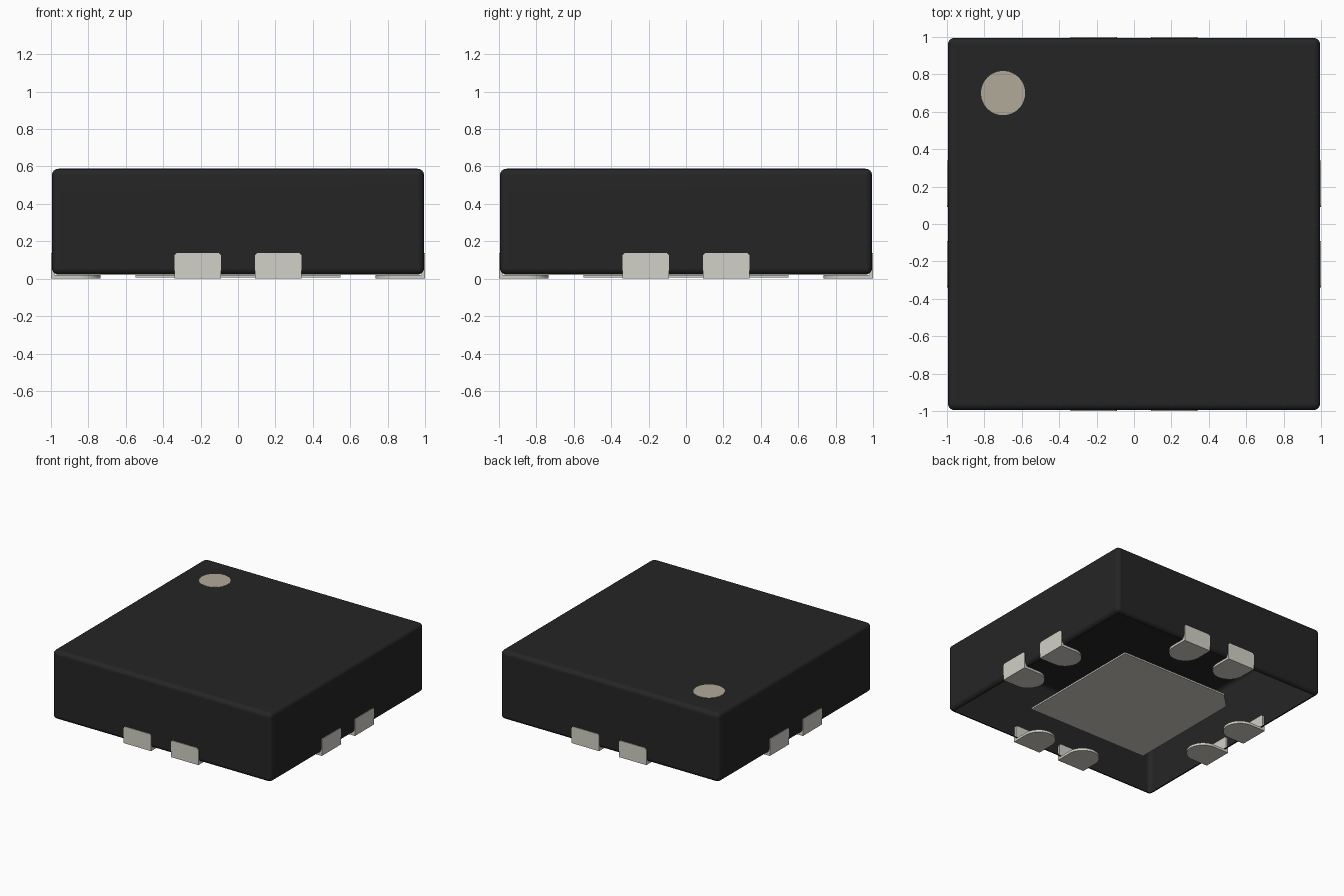
import bpy, bmesh
from math import sin, cos, pi, radians
from mathutils import Matrix, Vector

cube = bpy.data.objects.get("Cube")
if cube:
    bpy.data.objects.remove(cube)


def material(name, color):
    m = bpy.data.materials.new(name)
    m.use_nodes = True
    m.diffuse_color = (*color, 1)
    m.node_tree.nodes["Principled BSDF"].inputs["Base Color"].default_value = (*color, 1)
    return m


black = material("black resin", (0.0194, 0.0187, 0.0187))
metal = material("tinned metal", (0.645, 0.638, 0.572))
tan = material("tan marking", (0.435, 0.4, 0.316))


def add_object(name, bm, mat, smooth=True):
    mesh = bpy.data.meshes.new(name)
    bm.to_mesh(mesh)
    bm.free()
    mesh.materials.append(mat)
    ob = bpy.data.objects.new(name, mesh)
    bpy.context.collection.objects.link(ob)
    if smooth:
        bpy.ops.object.select_all(action='DESELECT')
        ob.select_set(True)
        bpy.context.view_layer.objects.active = ob
        bpy.ops.object.shade_smooth_by_angle(angle=radians(35))
    return ob


def prism(bm, points, offset):
    """Closed outline extruded along an offset vector."""
    face = bm.faces.new([bm.verts.new(p) for p in points])
    moved = bmesh.ops.extrude_face_region(bm, geom=[face], use_keep_orig=True)["geom"]
    bmesh.ops.translate(bm, vec=offset, verts=[g for g in moved if isinstance(g, bmesh.types.BMVert)])
    bmesh.ops.recalc_face_normals(bm, faces=bm.faces)


def arc(cx, cy, r, start, end, steps):
    angles = [start + (end - start) * i / steps for i in range(steps + 1)]
    return [(cx + r * cos(a), cy + r * sin(a)) for a in angles]


# Moulded shell with softened edges, open underneath
bm = bmesh.new()
bmesh.ops.create_cube(bm, size=1, matrix=Matrix.Translation((0, 0, 0.305)) @ Matrix.Diagonal((1.99, 1.99, 0.566, 1)))
bmesh.ops.bevel(bm, geom=bm.edges[:], offset=0.035, segments=4, profile=0.5, affect='EDGES')
bottom = min(bm.faces, key=lambda f: f.calc_center_median().z)
bmesh.ops.delete(bm, geom=[bottom], context='FACES_ONLY')
body = add_object("body", bm, black)
body.modifiers.new("flat sides", 'WEIGHTED_NORMAL').keep_sharp = True

# Pin one marker on the top
bm = bmesh.new()
bmesh.ops.create_cone(bm, cap_ends=True, segments=48, radius1=0.118, radius2=0.118, depth=0.004,
                      matrix=Matrix.Translation((-0.7, 0.7, 0.588)))
add_object("pin_one_marker", bm, tan)

# Centre pad underneath, one corner clipped beside pin one
h, c = 0.548, 0.12
bm = bmesh.new()
prism(bm, [(x, y, 0.007) for x, y in [(-h, -h), (h, -h), (h, h), (c - h, h), (-h, h - c)]], Vector((0, 0, 0.014)))
add_object("centre_pad", bm, metal, smooth=False)

# Two leads on each side: a round-ended foot and an upright end plate
half, top, r, gauge = 0.125, 0.138, 0.02, 0.02
for turn, side in enumerate(("front", "left", "back", "right")):
    for n, cx in enumerate((-0.215, 0.215)):
        bm = bmesh.new()
        foot = [(cx + half, -1), *arc(cx, -0.86, half, 0, pi, 20), (cx - half, -1)]
        prism(bm, [(x, y, 0) for x, y in foot], Vector((0, 0, gauge)))
        plate = [(cx - half, 0), (cx + half, 0),
                 *arc(cx + half - r, top - r, r, 0, pi / 2, 4),
                 *arc(cx - half + r, top - r, r, pi / 2, pi, 4)]
        prism(bm, [(x, -1, z) for x, z in plate], Vector((0, gauge, 0)))
        bmesh.ops.rotate(bm, verts=bm.verts, matrix=Matrix.Rotation(turn * pi / 2, 3, 'Z'))
        add_object(f"{side}_lead_{n + 1}", bm, metal)
